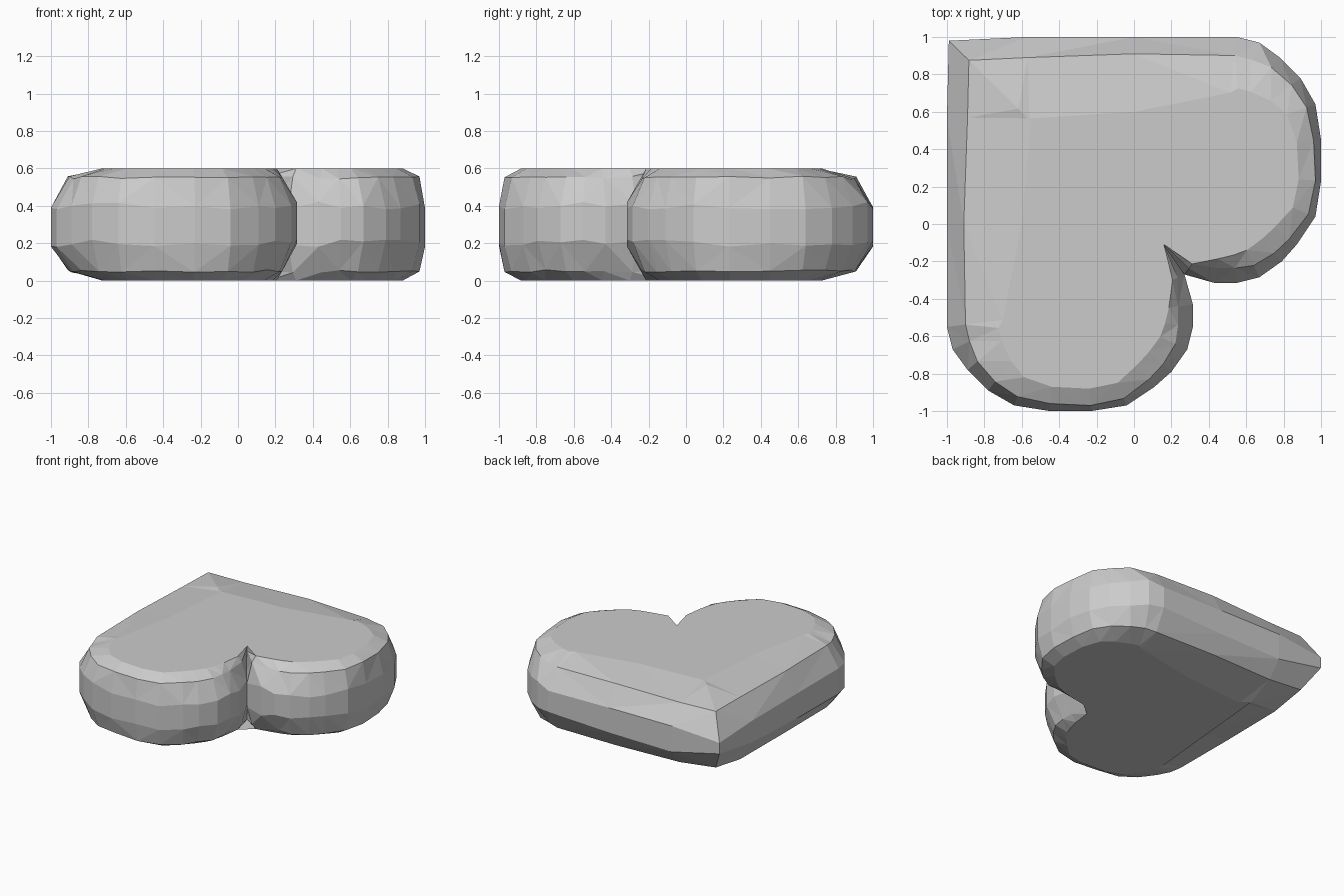
import bpy, bmesh, math, random
from mathutils import Vector

if "Cube" in bpy.data.objects:
    bpy.data.objects.remove(bpy.data.objects["Cube"])

random.seed(4)

# Half outline from beside the tip to beside the notch: x, y, rim inset, cap inset
half = [(-0.57, 1.0, 0.11, 0.45), (0.0, 1.0, 0.09, 0.40), (0.55, 1.0, 0.10, 0.30),
        (0.67, 0.97, 0.10, 0.27), (0.78, 0.89, 0.07, 0.24), (0.89, 0.78, 0.06, 0.20),
        (0.97, 0.64, 0.05, 0.16), (1.0, 0.45, 0.04, 0.13), (1.0, 0.23, 0.03, 0.12),
        (0.97, 0.04, 0.04, 0.13), (0.87, -0.11, 0.05, 0.15), (0.79, -0.2, 0.06, 0.16),
        (0.67, -0.285, 0.07, 0.16), (0.55, -0.315, 0.08, 0.15), (0.43, -0.315, 0.08, 0.13),
        (0.27, -0.27, 0.04, 0.07)]
# The heart is mirrored across the diagonal through tip and notch
outline = [(-0.99, 0.98, 0.15, 0.52)] + half + [(0.16, -0.11, 0.0, 0.02)] \
    + [(-y, -x, r, c) for x, y, r, c in reversed(half)]
n = len(outline)
pts = [Vector(p[:2]) for p in outline]


def inward(i):
    a = (pts[i] - pts[i - 1]).normalized()
    b = (pts[(i + 1) % n] - pts[i]).normalized()
    t = (a + b).normalized()
    return Vector((t.y, -t.x))


# Stacked rings: height, height at the tip, inset kind, wobble
levels = [(0.0, 0.0, "cap", 0), (0.05, 0.09, "rim", 0.008), (0.2, 0.27, "wall", 0.02),
          (0.4, 0.36, "wall", 0.02), (0.55, 0.55, "rim", 0.008), (0.6, 0.6, "cap", 0)]
bm = bmesh.new()
rings = []
for z, tip_z, kind, wob in levels:
    ring = []
    for i, (x, y, rim, cap) in enumerate(outline):
        inset = {"cap": cap, "rim": rim, "wall": 0.0}[kind]
        p = pts[i] + inward(i) * inset
        h = tip_z if i == 0 else z + random.uniform(-wob, wob)
        ring.append(bm.verts.new((p.x, p.y, h)))
    rings.append(ring)

# Side walls and flat caps
for lo, hi in zip(rings, rings[1:]):
    for i in range(n):
        j = (i + 1) % n
        bm.faces.new((lo[i], lo[j], hi[j], hi[i]))
bm.faces.new(rings[-1])
bm.faces.new(list(reversed(rings[0])))
bmesh.ops.triangulate(bm, faces=bm.faces[:], quad_method='SHORT_EDGE', ngon_method='BEAUTY')
bmesh.ops.recalc_face_normals(bm, faces=bm.faces[:])

me = bpy.data.meshes.new("heart_stone")
bm.to_mesh(me)
bm.free()
heart = bpy.data.objects.new("heart_stone", me)
bpy.context.collection.objects.link(heart)
